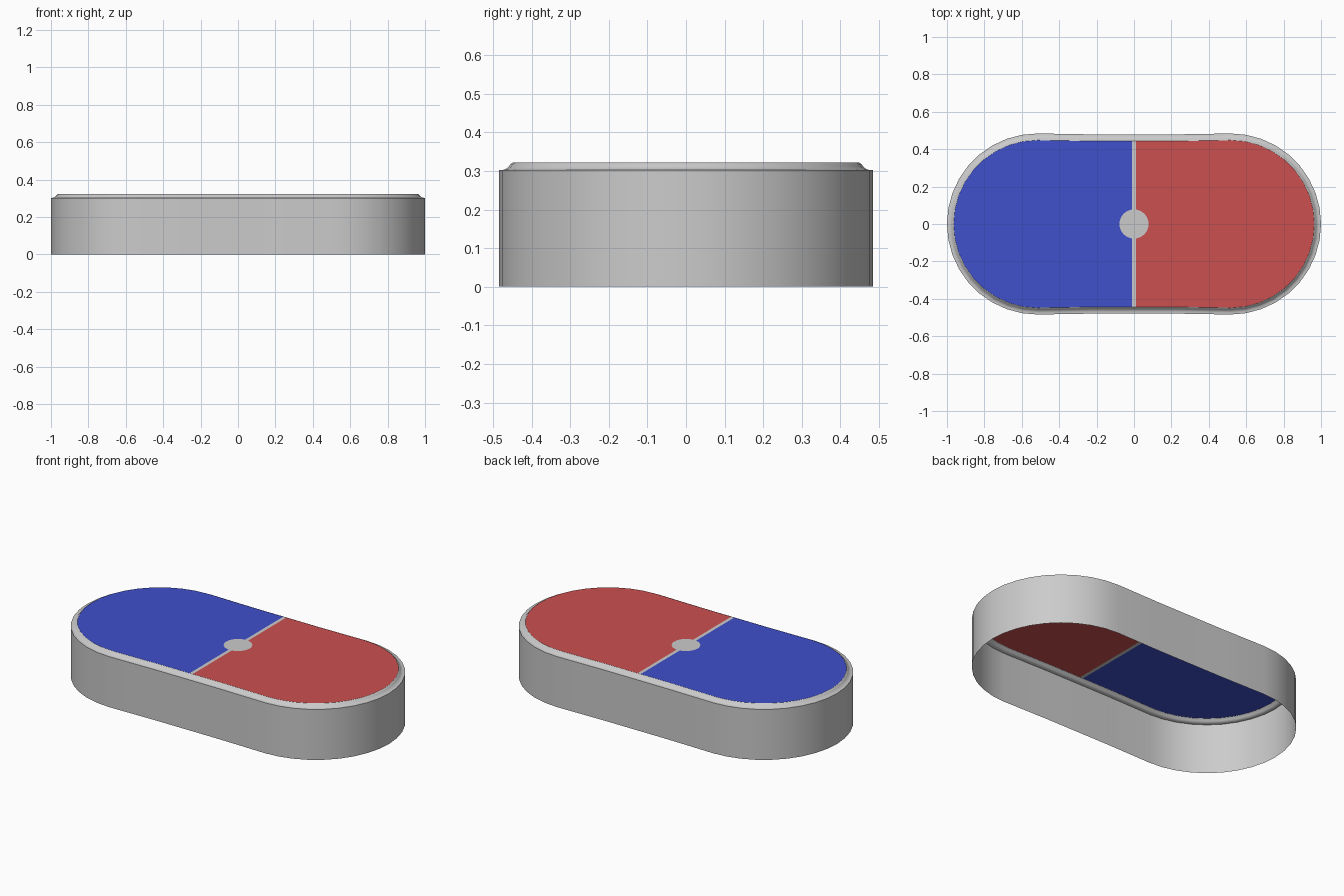
import bpy, math

if "Cube" in bpy.data.objects:
    bpy.data.objects.remove(bpy.data.objects["Cube"])

CX, R, SEG = 0.516, 0.484, 18      # end-arc centre, radius, segments
WAIST_X, WAIST_Y = 0.22, 0.479     # slightly pinched middle
TOP_Z, INSET, GAP = 0.322, 0.036, 0.01


def half_outline(inset):
    """Right half of the pill outline, running from -y round to +y."""
    r = R - inset
    arc = [(CX + r * math.cos(a), r * math.sin(a))
           for a in (math.pi * (i / SEG - 0.5) for i in range(SEG + 1))]
    w = WAIST_Y - inset
    return [(WAIST_X, -w)] + arc + [(WAIST_X, w)]


def outline(inset):
    half = half_outline(inset)
    return half + [(-x, -y) for x, y in half]


def make(name, verts, faces, color=None):
    mesh = bpy.data.meshes.new(name)
    mesh.from_pydata(verts, [], faces)
    mesh.update()
    obj = bpy.data.objects.new(name, mesh)
    bpy.context.collection.objects.link(obj)
    if color:
        mat = bpy.data.materials.new(name + "_paint")
        mat.diffuse_color = color
        mat.use_nodes = True
        mat.node_tree.nodes["Principled BSDF"].inputs["Base Color"].default_value = mat.diffuse_color
        mesh.materials.append(mat)
    return obj


# Open-bottomed shell: straight wall, small ledge, concave rim (inset, z)
profile = [(0, 0), (0, 0.302), (0.011, 0.303), (0.019, 0.306),
           (0.025, 0.312), (0.030, 0.318), (INSET, TOP_Z)]
verts = [(x, y, z) for d, z in profile for x, y in outline(d)]
n = len(outline(0))
faces = [(k * n + i, k * n + (i + 1) % n, (k + 1) * n + (i + 1) % n, (k + 1) * n + i)
         for k in range(len(profile) - 1) for i in range(n)]
shell = make("shell", verts, faces)
bpy.context.view_layer.objects.active = shell
shell.select_set(True)
bpy.ops.object.shade_smooth_by_angle(angle=math.radians(35))

# Coloured half panels on top
w = WAIST_Y - INSET
half = [(GAP, -w)] + half_outline(INSET) + [(GAP, w)]
for name, s, color in (("red_panel", 1, (0.60, 0.08, 0.08, 1)),
                       ("blue_panel", -1, (0.05, 0.08, 0.60, 1))):
    make(name, [(s * x, s * y, TOP_Z) for x, y in half], [tuple(range(len(half)))], color)

# Dividing strip between the panels
make("divider", [(-GAP, -w, TOP_Z), (GAP, -w, TOP_Z), (GAP, w, TOP_Z), (-GAP, w, TOP_Z)],
     [(0, 1, 2, 3)])

# Centre disc lying on the panels
disc = [(0.078 * math.cos(i * math.tau / 32), 0.078 * math.sin(i * math.tau / 32), TOP_Z + 0.002)
        for i in range(32)]
make("centre_disc", disc, [tuple(range(32))])
